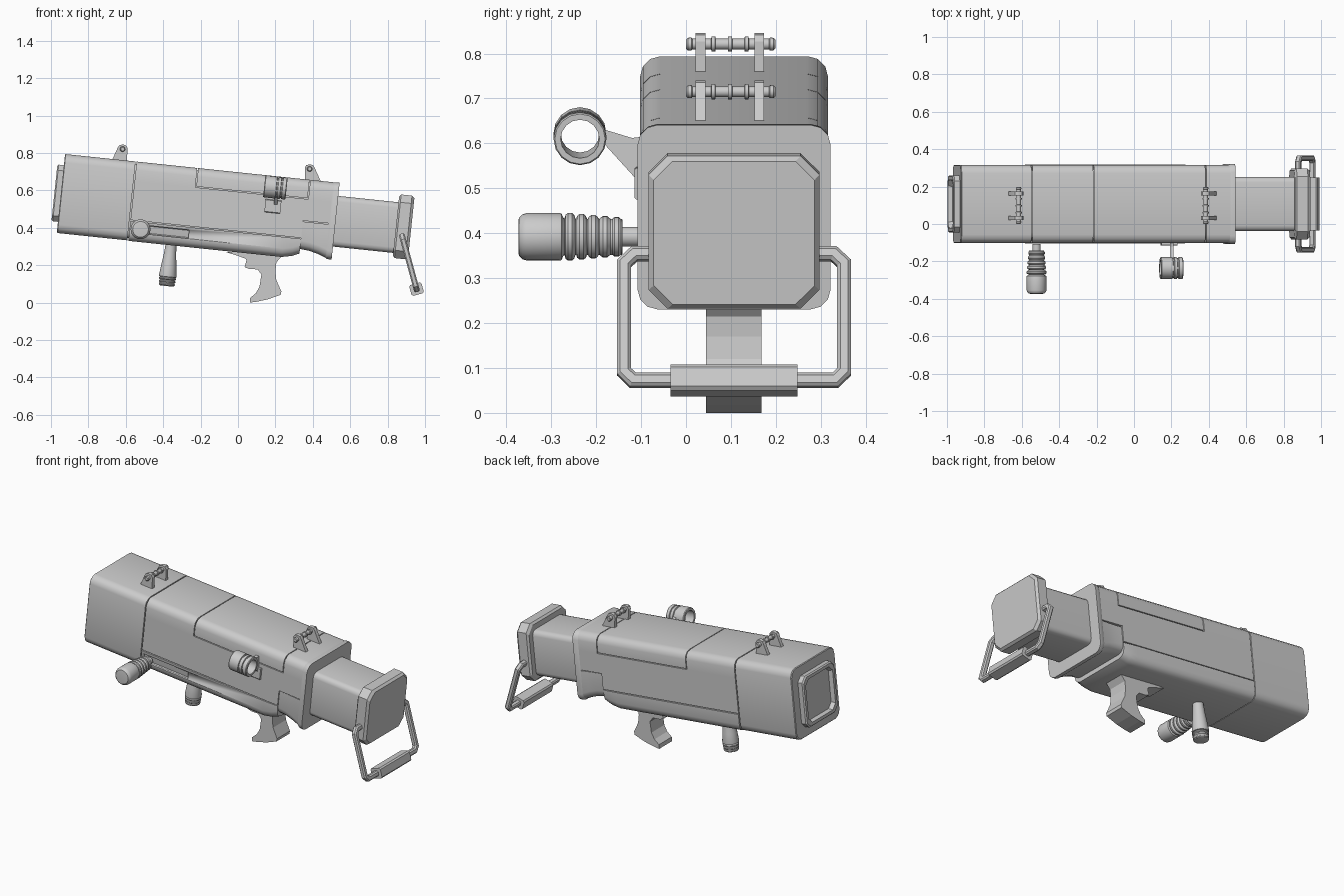
import bpy, bmesh, math
from mathutils import Matrix, Vector

if "Cube" in bpy.data.objects:
    bpy.data.objects.remove(bpy.data.objects["Cube"])

YC = 0.107
TILT = Matrix.Translation((0, YC, 0.484)) @ Matrix.Rotation(math.radians(6), 4, 'Y')
I4 = Matrix.Identity(4)


def finish(name, bm, mat=I4, angle=35):
    bmesh.ops.transform(bm, matrix=mat, verts=bm.verts)
    bmesh.ops.recalc_face_normals(bm, faces=bm.faces)
    me = bpy.data.meshes.new(name)
    bm.to_mesh(me)
    bm.free()
    ob = bpy.data.objects.new(name, me)
    bpy.context.collection.objects.link(ob)
    if angle:
        bpy.ops.object.select_all(action='DESELECT')
        ob.select_set(True)
        bpy.context.view_layer.objects.active = ob
        bpy.ops.object.shade_smooth_by_angle(angle=math.radians(angle))
    return ob


def skin(rings, closed=False):
    """Join equal-length point rings; cap the ends unless closed."""
    bm = bmesh.new()
    vs = [[bm.verts.new(p) for p in r] for r in rings]
    n = len(vs[0])
    pairs = list(zip(vs, vs[1:])) + ([(vs[-1], vs[0])] if closed else [])
    for a, b in pairs:
        for i in range(n):
            bm.faces.new((a[i], a[(i + 1) % n], b[(i + 1) % n], b[i]))
    if not closed:
        bm.faces.new(vs[0])
        bm.faces.new(vs[-1])
    return bm


def section(u, hw, top, bot, r=0.045, seg=3, lo=-9, hi=9):
    """Rounded rectangle at u along the barrel, clipped to lo..hi in height."""
    pts = []
    for k, (sy, cw) in enumerate(((1, top - r), (-1, top - r), (-1, bot + r), (1, bot + r))):
        for i in range(seg + 1):
            a = math.pi / 2 * (k + i / seg)
            w = cw + r * math.sin(a)
            pts.append((u, sy * (hw - r) + r * math.cos(a), min(max(w, lo), hi)))
    return pts


def hull(name, secs, mat=TILT, **kw):
    return finish(name, skin([section(*s, **kw) for s in secs]), mat)


def lathe(name, prof, mat, seg=24, closed=False):
    rings = [[(r * math.cos(2 * math.pi * i / seg), r * math.sin(2 * math.pi * i / seg), t)
              for i in range(seg)] for r, t in prof]
    return finish(name, skin(rings, closed), mat)


def prism(name, pts, y0, y1):
    return finish(name, skin([[(x, y, z) for x, z in pts] for y in (y0, y1)]), angle=0)


def ribs(t0, step, count, r0, r1, groove):
    """Ribbed lathe profile."""
    out = []
    for i in range(count):
        r, t = r0 + (r1 - r0) * i / max(1, count - 1), t0 + i * step
        out += [(groove, t), (r - .004, t + step * .12), (r, t + step * .3),
                (r, t + step * .65), (r - .004, t + step * .85), (groove, t + step * .95)]
    return out


# Main body: inner core with panels separated by narrow seams
H, W = 0.212, 0.209
hull("body_core", [(-.94, .197, .200, -.200), (.3, .197, .200, -.200), (.34, .19, .2, -.155), (.51, .19, .2, -.155)])
hull("front_section", [(-.952, W - .004, H - .004, -H + .004), (-.948, W, H, -H), (-.573, W, H, -H)])
for name, u0, u1, lo, hi in (("side_panels", -.567, .35, -.102, .108),
                             ("rear_side_panels", .35, .5, -.009, .108),
                             ("top_front_panel", -.567, -.241, .108, 9),
                             ("top_rear_panel", .367, .5, .108, 9),
                             ("top_cover", -.236, .362, .113, 9)):
    hull(name, [(u0, W, H, -H), (u1, W, H, -H)], lo=lo, hi=hi)
cover = hull("lower_cover", [(-.567, W + .002, H, -.214), (.257, W + .002, H, -.214),
                             (.31, W, H, -.203), (.35, W - .003, H, -.186)], hi=-.107)

# Slot in the lower cover beside the side grip
cutter = hull("slot_cutter", [(-.555, .03, -.122, -.168), (-.25, .03, -.122, -.168)],
              TILT @ Matrix.Translation((0, -.225, 0)), r=.005, seg=1)
cutter.hide_render = True
cutter.hide_viewport = True
mod = cover.modifiers.new("slot", 'BOOLEAN')
mod.operation, mod.object, mod.solver = 'DIFFERENCE', cutter, 'EXACT'

# Rear collar: flared lower half and end flange
hull("rear_flare", [(.35, .202, H, -.161), (.40, .202, H, -.166), (.45, .205, H, -.178), (.50, .21, H, -.197)],
     hi=-.014)
hull("rear_flange", [(.488, .207, .209, -.192), (.500, .214, .213, -.200), (.524, .215, .213, -.200)])

# Muzzle frame with recessed panel
bm = skin([section(u, .152 - d, .152 - d, -.152 + d, r=.03, seg=1)
           for u, d in ((-.94, 0), (-.98, 0), (-.987, .006), (-.987, .024), (-.962, .03))])
finish("muzzle_frame", bm, TILT, 0)

# Rear tube and end block
hull("rear_tube", [(.5, .145, .142, -.130), (.87, .145, .142, -.130)], r=.03)
bm = skin([section(u, .19 - d, .185 - d, -.157 + d, r=.042, seg=1)
           for u, d in ((.848, .012), (.858, 0), (.916, 0), (.93, .011))])
finish("end_block", bm, TILT, 0)

# Folding handle: square bar bent into a U, plus grip
right = [(.17, 0), (.222, 0), (.245, .022), (.245, .272), (.225, .292)]
path = [Vector(p) for p in right + [(-y, s) for y, s in reversed(right)]]
d = Vector((.262, 0, -.965)).normalized()
hm = Matrix.Translation((.878, YC, .354)) @ Matrix(((-d.z, 0, d.x, 0), (0, 1, 0, 0), (d.x, 0, d.z, 0), (0, 0, 0, 1)))
rings = []
for i, p in enumerate(path):
    a = (p - path[max(i - 1, 0)]).normalized() if i else (path[1] - p).normalized()
    b = (path[i + 1] - p).normalized() if i + 1 < len(path) else a
    t = (a + b).normalized()
    n = Vector((-t.y, t.x)) / max(.3, t.dot(a))
    h, c = .0155, .007
    rings.append([(e, p.x + n.x * o, p.y + n.y * o) for e, o in
                  ((h, h - c), (h - c, h), (c - h, h), (-h, h - c), (-h, c - h), (c - h, -h), (h - c, -h), (h, c - h))])
finish("handle_bar", skin(rings), hm, 0)
g = [(.034, .022), (.026, .030), (-.026, .030), (-.034, .022), (-.034, -.022), (-.026, -.030), (.026, -.030), (.034, -.022)]
finish("handle_grip", skin([[(e, y, s + .292) for e, s in g] for y in (-.141, .141)]), hm, 0)

# Sling lugs: two ears, a pin and ribs, second one mirrored
ear = [(-.065, -.078), (-.026, .008), (-.018, .02), (0, .025), (.018, .02), (.026, .006), (.023, -.085)]
for tag, px, pz, s in (("front", -.617, .821, 1), ("rear", .383, .715, -1)):
    for i, y in enumerate((.021, .152)):
        prism(f"{tag}_lug_ear_{i + 1}", [(px + s * x, pz + z) for x, z in ear], y, y + .022)
    prof = [(.010, 0), (.014, .004), (.0145, .012), (.012, .014)]
    for t in (.061, .098, .135):
        prof += [(.012, t - .005), (.017, t - .004), (.017, t + .004), (.012, t + .005)]
    prof += [(.012, .185), (.0145, .187), (.014, .195), (.010, .199)]
    lathe(f"{tag}_lug_pin", prof, Matrix.Translation((px, 0, pz)) @ Matrix.Rotation(-math.pi / 2, 4, 'X'), 16)

# Sight: hollow tube on a wedge-shaped bracket
tube = [(.043, -.06), (.056, -.06), (.059, -.056), (.059, .004), (.053, .006), (.053, .012), (.059, .014),
        (.059, .028), (.053, .030), (.053, .036), (.059, .038), (.059, .056), (.056, .06), (.043, .06)]
lathe("sight_tube", tube, Matrix.Translation((.2, -.236, .616)) @ Matrix.Rotation(math.radians(96), 4, 'Y'), 16, True)
fin = [(-.186, .632), (-.120, .612), (-.095, .615), (-.095, .520), (-.115, .525), (-.186, .603)]
finish("sight_bracket", skin([[(x, y, z) for y, z in fin] for x in (.192, .212)]), angle=0)
hull("sight_plate", [(.13, .009, .085, .015), (.215, .009, .085, .015)],
     TILT @ Matrix.Translation((.01, -.213, 0)), r=.004, seg=1)

# Side grip, pointing forward along -y
prof = [(.022, 0), (.022, .035)] + ribs(.036, .026, 5, .044, .053, .040)
prof += [(.044, .168), (.052, .171), (.053, .176), (.053, .248), (.050, .258), (.042, .266), (.034, .267)]
lathe("side_grip", prof, Matrix.Translation((-.521, -.106, .392)) @ Matrix.Rotation(math.pi / 2, 4, 'X'))

# Front grip under the body
prof = [(.030, .19), (.030, .225), (.034, .27), (.041, .325), (.047, .375), (.046, .383)]
prof += ribs(.385, .0155, 3, .046, .043, .040) + [(.034, .433)]
lathe("front_grip", prof, TILT @ Matrix.Translation((-.338, 0, 0)) @ Matrix.Rotation(math.pi, 4, 'X'))

# Pistol grip with trigger
grip = [(-.07, .272), (0, .25), (.04, .235), (.045, .225), (.035, .19), (.06, .18), (.105, .178), (.125, .15),
        (.115, .085), (.095, .05), (.065, .025), (.063, 0), (.10, .005), (.16, .018), (.228, .042), (.232, .06),
        (.205, .12), (.2, .17), (.205, .215), (.235, .25), (.235, .27)]
prism("pistol_grip", grip, .044, .168)
